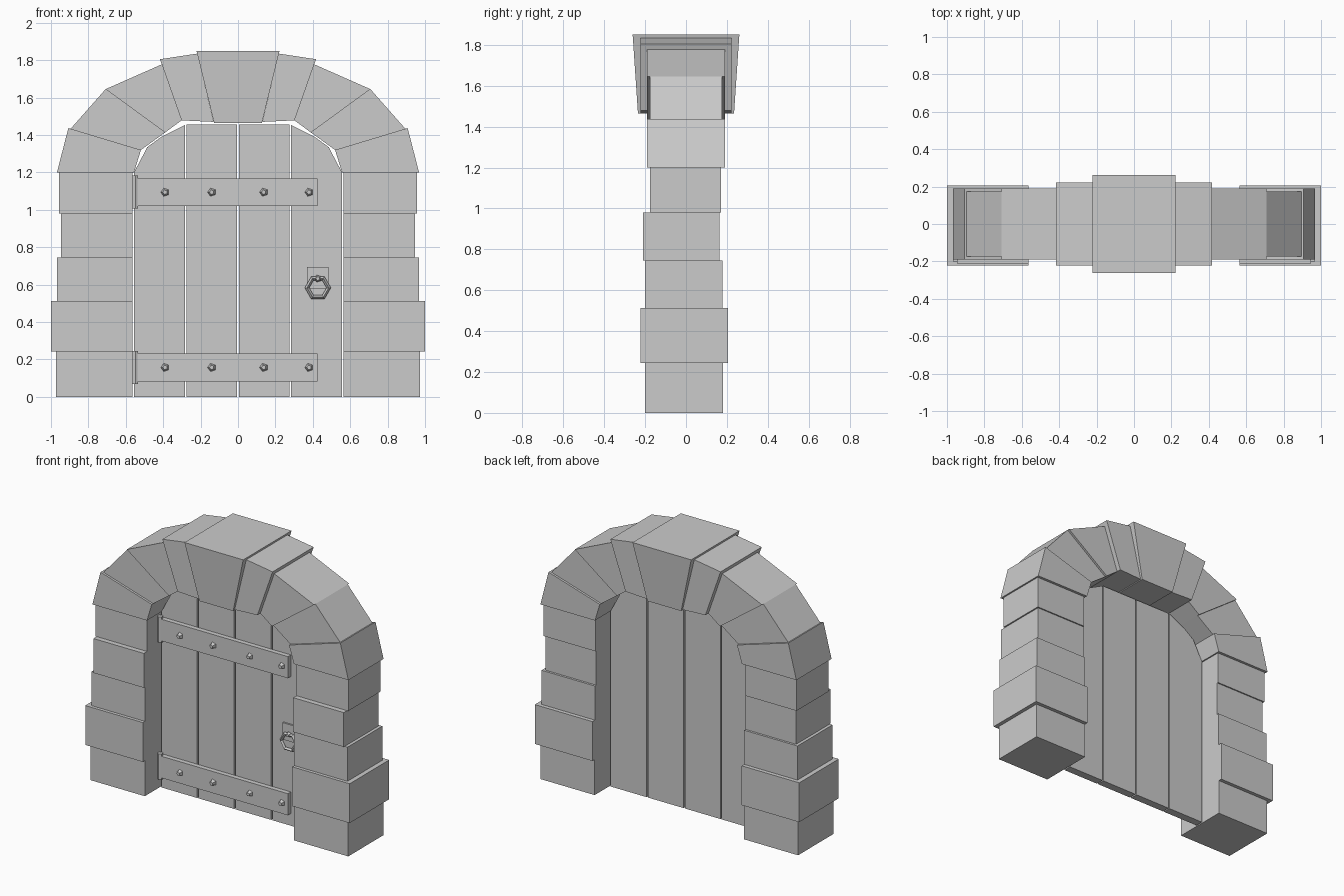
import bpy, bmesh, math
from mathutils import Matrix, Vector

cube = bpy.data.objects.get("Cube")
if cube:
    bpy.data.objects.remove(cube, do_unlink=True)

GREY = (0.6, 0.6, 0.6, 1)
grey = bpy.data.materials.new("plain_grey")
grey.use_nodes = True
grey.diffuse_color = GREY
grey.node_tree.nodes["Principled BSDF"].inputs["Base Color"].default_value = GREY


def finish(name, bm):
    bmesh.ops.recalc_face_normals(bm, faces=bm.faces)
    mesh = bpy.data.meshes.new(name)
    bm.to_mesh(mesh)
    bm.free()
    mesh.materials.append(grey)
    obj = bpy.data.objects.new(name, mesh)
    bpy.context.collection.objects.link(obj)
    return obj


def slab(name, outline, y0, y1, flare=0.0):
    """Extrude an x-z outline from y0 to y1; flare widens the depth at the top."""
    bm = bmesh.new()
    low = min(z for x, z in outline)
    high = max(z for x, z in outline)
    front, back = [], []
    for x, z in outline:
        f = flare * (z - low) / (high - low)
        front.append(bm.verts.new((x, y0 - f, z)))
        back.append(bm.verts.new((x, y1 + f, z)))
    bm.faces.new(front)
    bm.faces.new(back[::-1])
    n = len(outline)
    for i in range(n):
        j = (i + 1) % n
        bm.faces.new((front[i], back[i], back[j], front[j]))
    return finish(name, bm)


def box(name, x0, x1, y0, y1, z0, z1):
    return slab(name, [(x0, z0), (x1, z0), (x1, z1), (x0, z1)], y0, y1)


def both_sides(name, outline, y0, y1):
    for side, s in (("left", 1), ("right", -1)):
        slab(f"{name}_{side}", [(s * x, z) for x, z in outline], y0, y1)


def stud(name, x, y, z, r):
    """Five-sided rivet with a smaller front face."""
    bm = bmesh.new()
    turn = (Matrix.Translation((x, y - r * 0.5, z)) @ Matrix.Rotation(math.pi / 2, 4, "X")
            @ Matrix.Rotation(math.pi / 2, 4, "Z"))
    bmesh.ops.create_cone(bm, cap_ends=True, segments=5, radius1=r,
                          radius2=r * 0.55, depth=r, matrix=turn)
    return finish(name, bm)


# Pier stones: outer x, front y, back y, bottom z, top z
piers = [
    (0.974, -0.20, 0.18, 0.0, 0.243),
    (1.0, -0.222, 0.205, 0.243, 0.512),
    (0.968, -0.20, 0.178, 0.512, 0.745),
    (0.947, -0.21, 0.163, 0.745, 0.98),
    (0.957, -0.175, 0.172, 0.98, 1.2),
]
for i, (x, y0, y1, z0, z1) in enumerate(piers):
    both_sides(f"pier_stone_{i + 1}", [(0.565, z0), (x, z0), (x, z1), (0.565, z1)], y0, y1)

# Arch stones: half depth, then the x-z outline
arch = [
    (0.19, [(0.556, 1.2), (0.968, 1.2), (0.907, 1.437), (0.519, 1.32)]),
    (0.175, [(0.519, 1.32), (0.895, 1.433), (0.708, 1.645), (0.39, 1.413)]),
    (0.19, [(0.39, 1.413), (0.708, 1.645), (0.402, 1.78), (0.302, 1.478)]),
    (0.222, [(0.302, 1.478), (0.417, 1.805), (0.218, 1.835), (0.13, 1.47)]),
]
for i, (d, outline) in enumerate(arch):
    both_sides(f"arch_stone_{i + 1}", outline, -d, d)
slab("keystone", [(-0.128, 1.465), (0.128, 1.465), (0.222, 1.85), (-0.222, 1.85)],
     -0.235, 0.235, flare=0.026)

# Door planks
FRONT, BACK = -0.035, 0.02
both_sides("inner_plank", [(0.005, 0), (0.275, 0), (0.275, 1.455), (0.005, 1.455)], FRONT, BACK)
both_sides("outer_plank", [(0.284, 0), (0.556, 0), (0.556, 1.2), (0.485, 1.335),
                           (0.41, 1.39), (0.284, 1.453)], FRONT, BACK)

# Hinge straps with barrels and rivets
STRAP = FRONT - 0.032
for level, z in (("lower", 0.157), ("upper", 1.094)):
    box(f"{level}_strap", -0.54, 0.424, STRAP, FRONT, z - 0.074, z + 0.074)
    bm = bmesh.new()
    bmesh.ops.create_cone(bm, cap_ends=True, segments=6, radius1=0.018, radius2=0.018,
                          depth=0.176, matrix=Matrix.Translation((-0.549, STRAP + 0.012, z)))
    finish(f"{level}_hinge_barrel", bm)
    for i, x in enumerate((-0.39, -0.14, 0.138, 0.38)):
        stud(f"{level}_rivet_{i + 1}", x, STRAP, z, 0.023)

# Handle plate, peg and hexagonal ring
HX = 0.427
box("handle_plate", HX - 0.057, HX + 0.057, FRONT - 0.012, FRONT, 0.58, 0.695)
stud("handle_peg", HX, FRONT - 0.022, 0.632, 0.02)
bm = bmesh.new()
loops = []
for i in range(6):
    a = math.tau * i / 6
    loop = []
    for k in range(4):
        b = math.tau * k / 4
        r = 0.058 + 0.012 * math.cos(b)
        loop.append(bm.verts.new((HX + r * math.cos(a), FRONT - 0.026 + 0.012 * math.sin(b),
                                  0.583 + r * math.sin(a))))
    loops.append(loop)
for i in range(6):
    p, q = loops[i], loops[(i + 1) % 6]
    for k in range(4):
        m = (k + 1) % 4
        bm.faces.new((p[k], p[m], q[m], q[k]))
finish("handle_ring", bm)
